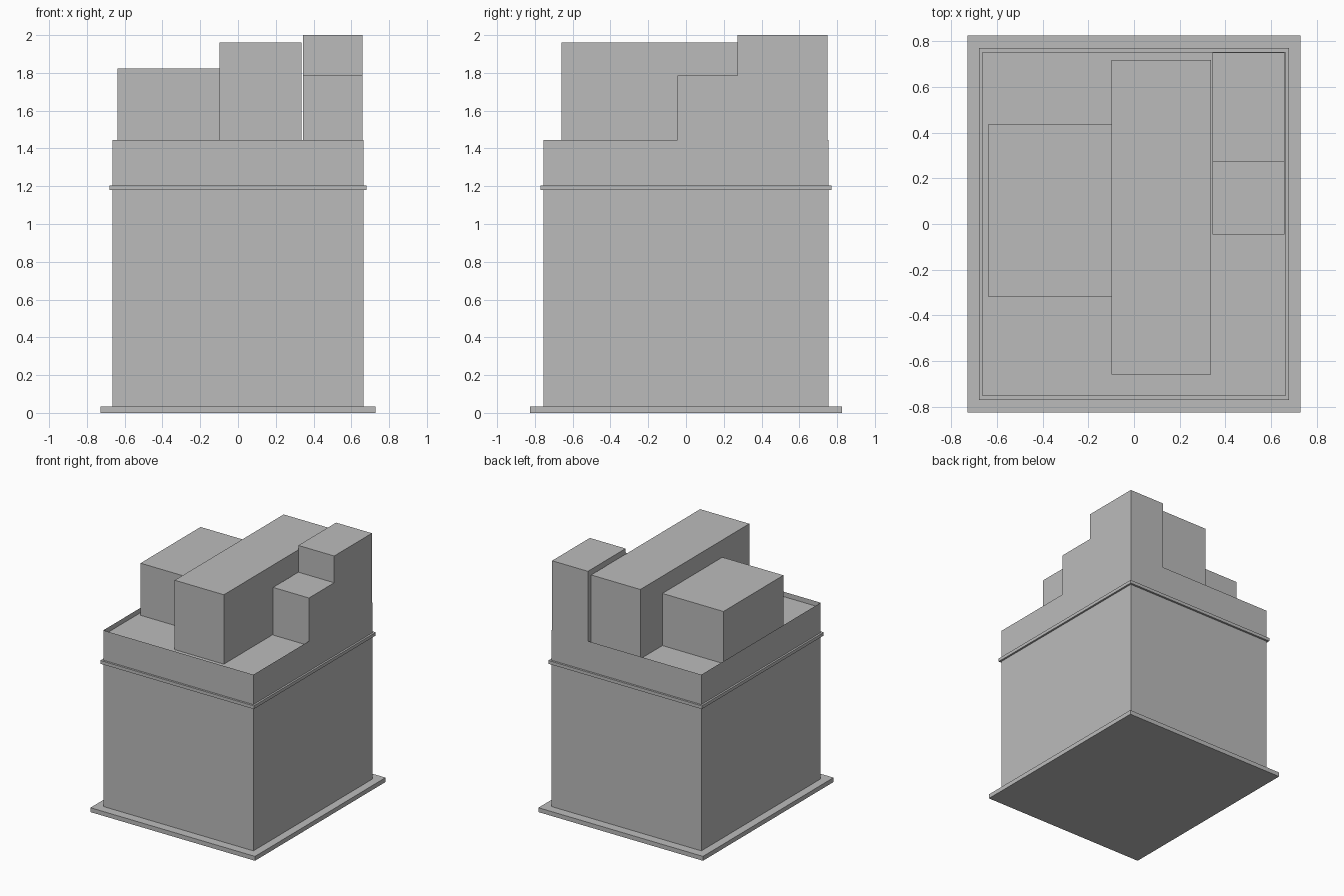
import bpy, bmesh

if "Cube" in bpy.data.objects:
    bpy.data.objects.remove(bpy.data.objects["Cube"])

grey = bpy.data.materials.new("plain_grey")
grey.diffuse_color = (0.5, 0.5, 0.5, 1)
grey.use_nodes = True
grey.node_tree.nodes["Principled BSDF"].inputs["Base Color"].default_value = grey.diffuse_color


def finish(name, bm):
    me = bpy.data.meshes.new(name)
    bm.to_mesh(me)
    bm.free()
    me.materials.append(grey)
    ob = bpy.data.objects.new(name, me)
    bpy.context.collection.objects.link(ob)
    return ob


def prism(name, axis, outline, a, b):
    """Extrude a flat outline along x or z from a to b."""
    bm = bmesh.new()
    place = (lambda p: (a, p[0], p[1])) if axis == "x" else (lambda p: (p[0], p[1], a))
    face = bm.faces.new([bm.verts.new(place(p)) for p in outline])
    top = bmesh.ops.extrude_face_region(bm, geom=[face], use_keep_orig=True)["geom"]
    move = (b - a, 0, 0) if axis == "x" else (0, 0, b - a)
    bmesh.ops.translate(bm, vec=move, verts=[g for g in top if isinstance(g, bmesh.types.BMVert)])
    bmesh.ops.recalc_face_normals(bm, faces=bm.faces)
    return finish(name, bm)


def box(name, x0, x1, y0, y1, z0, z1):
    return prism(name, "z", [(x0, y0), (x1, y0), (x1, y1), (x0, y1)], z0, z1)


ROOF = 1.405

# Ground plinth, main body and trim band
box("base_slab", -0.728, 0.728, -0.825, 0.825, 0, 0.035)
box("main_body", -0.664, 0.664, -0.754, 0.754, 0.035, ROOF)
box("trim_band", -0.679, 0.679, -0.77, 0.77, 1.179, 1.205)

# Paper-thin parapet standing around the sunken roof
bm = bmesh.new()
corners = [(-0.664, -0.754), (0.664, -0.754), (0.664, 0.754), (-0.664, 0.754)]
low = [bm.verts.new((x, y, ROOF)) for x, y in corners]
high = [bm.verts.new((x, y, 1.444)) for x, y in corners]
for i in range(4):
    j = (i + 1) % 4
    bm.faces.new((low[i], low[j], high[j], high[i]))
finish("parapet", bm)

# Rooftop volumes
box("low_roof_block", -0.638, -0.098, -0.32, 0.438, ROOF, 1.822)
box("long_roof_block", -0.098, 0.337, -0.66, 0.717, ROOF, 1.96)
prism("stepped_roof_block", "x",
      [(-0.046, ROOF), (0.75, ROOF), (0.75, 2.0), (0.273, 2.0), (0.273, 1.786), (-0.046, 1.786)],
      0.343, 0.66)
